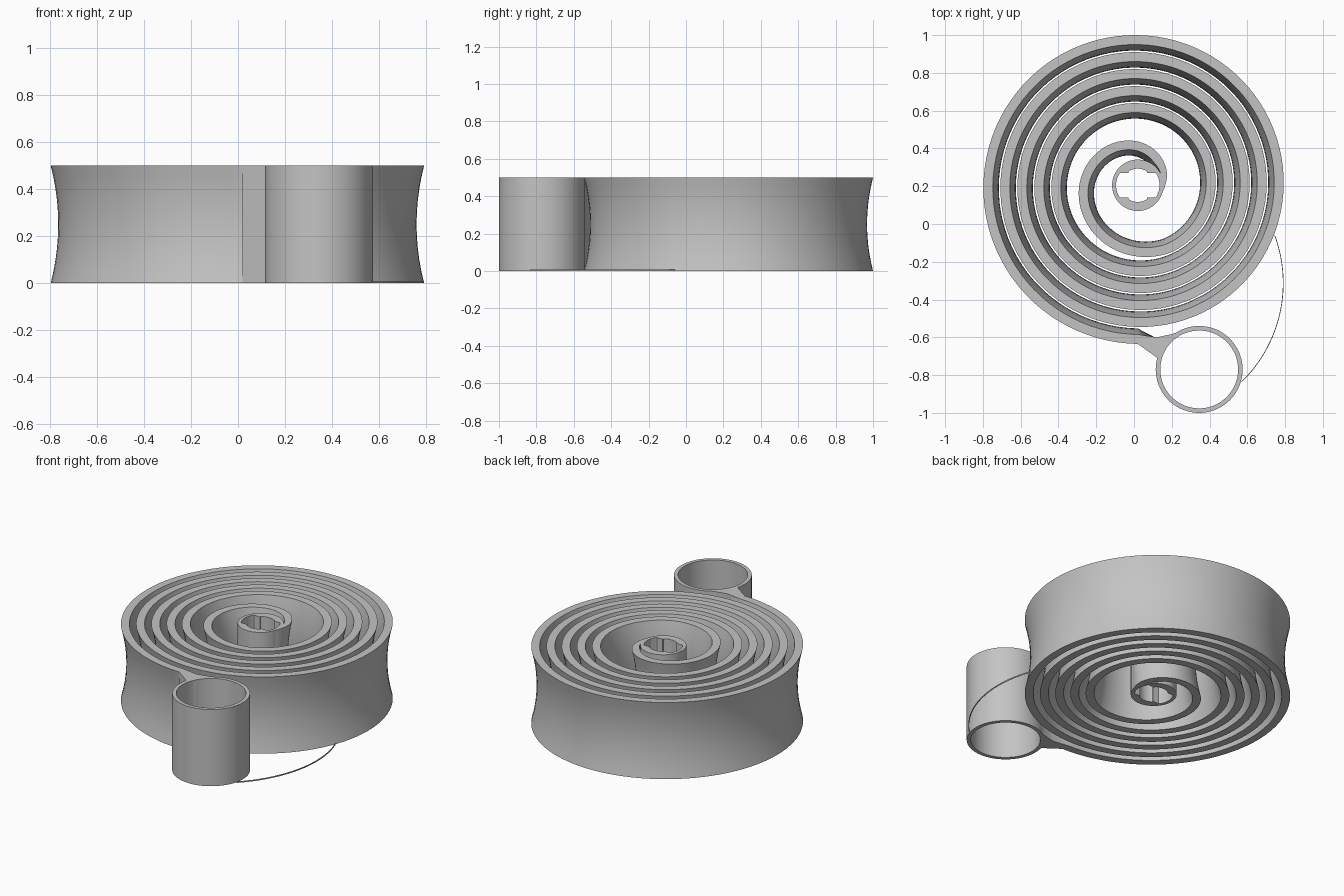
import bpy
import bmesh
from math import sin, cos, pi, radians, tau

if "Cube" in bpy.data.objects:
    bpy.data.objects.remove(bpy.data.objects["Cube"], do_unlink=True)

HEIGHT = 0.5
CX, CY = 0.02, 0.205          # spiral axis
RING_X, RING_Y = 0.345, -0.77  # eyelet axis
THICK, SAG = 0.05, 0.032
LAYERS = 10                    # height divisions of the curved band
TURN_STEPS = 96

grey = bpy.data.materials.new("spring grey")
grey.use_nodes = True
COLOUR = (0.55, 0.55, 0.55, 1)
grey.diffuse_color = COLOUR
grey.node_tree.nodes["Principled BSDF"].inputs["Base Color"].default_value = COLOUR


def finish(name, bm):
    bmesh.ops.recalc_face_normals(bm, faces=bm.faces[:])
    mesh = bpy.data.meshes.new(name)
    bm.to_mesh(mesh)
    bm.free()
    mesh.materials.append(grey)
    obj = bpy.data.objects.new(name, mesh)
    bpy.context.collection.objects.link(obj)
    bpy.ops.object.select_all(action="DESELECT")
    obj.select_set(True)
    bpy.context.view_layer.objects.active = obj
    bpy.ops.object.shade_smooth_by_angle(angle=radians(30))
    return obj


def loft(name, sections, closed=False):
    """Join equal closed cross-sections, capping the ends unless it loops."""
    bm = bmesh.new()
    rows = [[bm.verts.new(p) for p in s] for s in sections]
    pairs = list(zip(rows, rows[1:]))
    if closed:
        pairs.append((rows[-1], rows[0]))
    else:
        bm.faces.new(rows[0])
        bm.faces.new(rows[-1])
    for a, b in pairs:
        n = len(a)
        for i in range(n):
            j = (i + 1) % n
            bm.faces.new((a[i], a[j], b[j], b[i]))
    return finish(name, bm)


def tube(name, cx, cy, outer, inner_radius, steps=TURN_STEPS):
    """Upright tube whose bore radius may vary with angle."""
    sections = []
    for k in range(steps):
        a = tau * k / steps
        c, s, r = cos(a), sin(a), inner_radius(a)
        sections.append([(cx + q * c, cy + q * s, z) for q, z in
                         ((outer, 0), (outer, HEIGHT), (r, HEIGHT), (r, 0))])
    return loft(name, sections, closed=True)


def band_section(outer, inner, inward, sag):
    """Band cross-section, bowed inward at half height."""
    up = [i / LAYERS for i in range(LAYERS + 1)]
    pts = []
    for base, heights in ((outer, up), (inner, up[::-1])):
        for h in heights:
            d = sag * 4 * h * (1 - h)
            pts.append((base[0] + inward[0] * d, base[1] + inward[1] * d, h * HEIGHT))
    return pts


# Spiral band: outer radius against turns, wound clockwise from the bottom
KEYS = [(0, 0.84), (4.93, 0.396), (5.25, 0.31), (5.5, 0.232), (5.75, 0.145), (5.82, 0.13)]


def radius_at(t):
    for (t0, r0), (t1, r1) in zip(KEYS, KEYS[1:]):
        if t <= t1:
            return r0 + (r1 - r0) * (t - t0) / (t1 - t0)
    return KEYS[-1][1]


sections = [band_section((0.12, -0.66), (0.12, -0.605), (0, 1), 0)]
for k in range(int(KEYS[-1][0] * TURN_STEPS) + 1):
    t = k / TURN_STEPS
    a = -pi / 2 - tau * t
    c, s, r = cos(a), sin(a), radius_at(t)
    fade = min(1, max(0, (5.75 - t) / 0.15))
    r_in = r - 0.02 - (THICK - 0.02) * fade
    sections.append(band_section((CX + r * c, CY + r * s), (CX + r_in * c, CY + r_in * s),
                                 (-c, -s), SAG * fade))
loft("spiral_band", sections)


# Hub with a keyed bore: flattened circle with a wider tab above and below
def bore(a):
    c, s = abs(cos(a)), max(abs(sin(a)), 1e-6)
    flat = min(0.115, 0.065 / s)
    tab = min(0.088, 0.05 / max(c, 1e-6))
    return max(flat, tab)


tube("hub", CX, CY, 0.136, bore, 144)

# Outer eyelet
tube("eyelet", RING_X, RING_Y, 0.23, lambda a: 0.206)

# Neck joining the band to the eyelet
outline = [(0.02, -0.635), (0.135, -0.717), (0.15, -0.70), (0.19, -0.62),
           (0.24, -0.57), (0.2, -0.583), (0.12, -0.6), (0.02, -0.585)]
loft("neck", [[(x, y, z) for x, y in outline] for z in (0, HEIGHT)])

# Hair-thin arc along the base from the eyelet to the coil
arc = []
for k in range(41):
    a = radians(-45.7 + 66 * k / 40)
    arc.append([(0.06 + q * cos(a), -0.313 + q * sin(a), z) for q, z in
                ((0.732, 0), (0.732, 0.008), (0.728, 0.008), (0.728, 0))])
loft("base_thread", arc)
